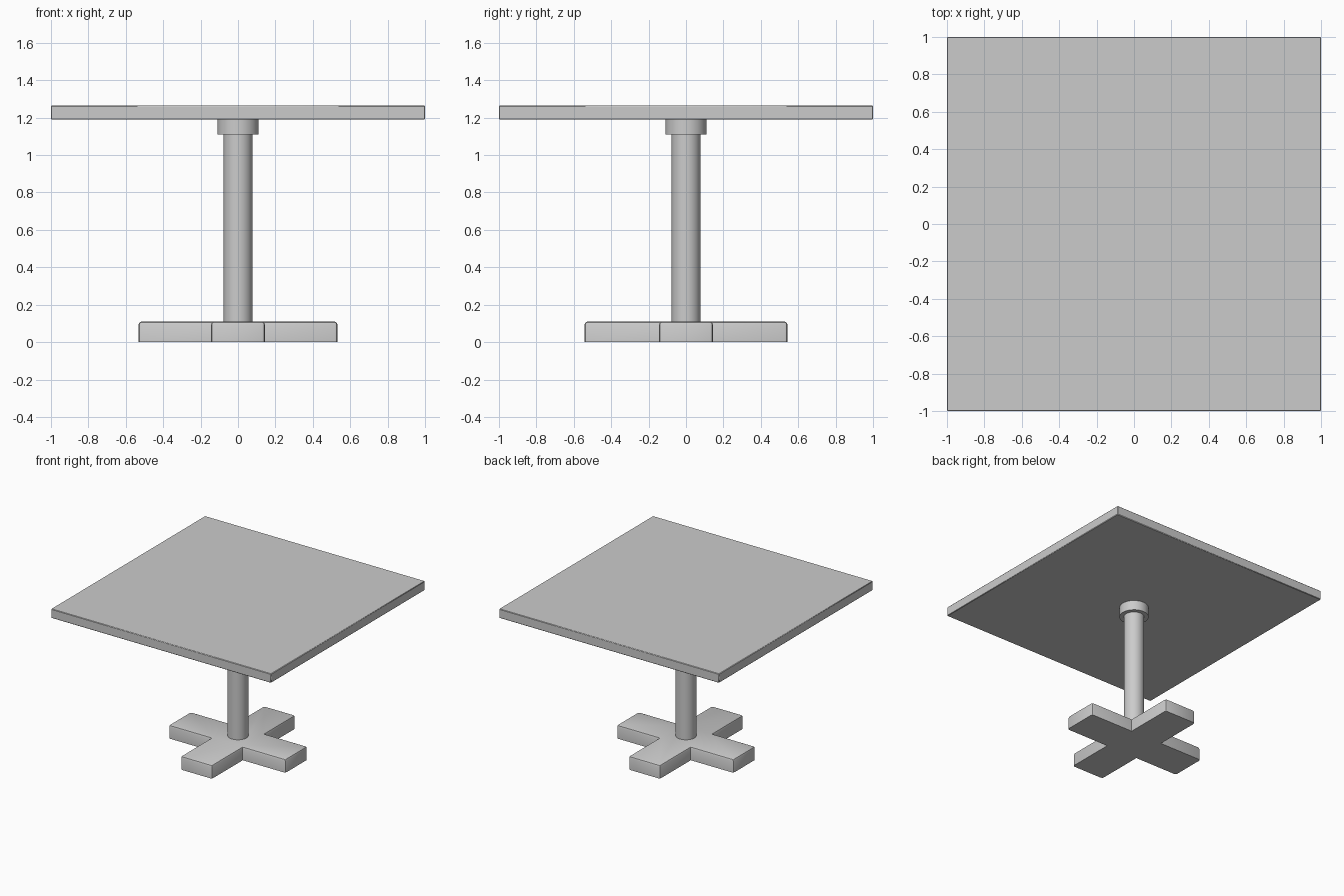
import bpy, bmesh, math

cube = bpy.data.objects.get("Cube")
if cube:
    bpy.data.objects.remove(cube, do_unlink=True)

# Single grey finish
grey = bpy.data.materials.new("light grey")
grey.use_nodes = True
colour = (0.6, 0.6, 0.6, 1)
grey.diffuse_color = colour
grey.node_tree.nodes["Principled BSDF"].inputs["Base Color"].default_value = colour


def finish(name, bm):
    bmesh.ops.recalc_face_normals(bm, faces=bm.faces)
    mesh = bpy.data.meshes.new(name)
    bm.to_mesh(mesh)
    bm.free()
    obj = bpy.data.objects.new(name, mesh)
    bpy.context.collection.objects.link(obj)
    mesh.materials.append(grey)
    bpy.ops.object.select_all(action='DESELECT')
    obj.select_set(True)
    bpy.context.view_layer.objects.active = obj
    bpy.ops.object.shade_smooth_by_angle(angle=math.radians(40))
    return obj


def prism(points, z0, z1):
    bm = bmesh.new()
    face = bm.faces.new([bm.verts.new((x, y, z0)) for x, y in points])
    up = bmesh.ops.extrude_face_region(bm, geom=[face])["geom"]
    for v in up:
        if isinstance(v, bmesh.types.BMVert):
            v.co.z = z1
    return bm


def bevel(bm, edges, width, segments=1):
    bmesh.ops.bevel(bm, geom=edges, offset=width, segments=segments,
                    profile=0.5, affect='EDGES')


def cylinder(name, radius, z0, z1, edge=0):
    ring = [(radius * math.cos(a), radius * math.sin(a))
            for a in (math.tau * i / 32 for i in range(32))]
    bm = prism(ring, z0, z1)
    if edge:
        bevel(bm, [e for e in bm.edges if all(v.co.z == z0 for v in e.verts)], edge)
    return finish(name, bm)


# Square top with slightly eased edges
bm = prism([(-1, -1), (1, -1), (1, 1), (-1, 1)], 1.19, 1.265)
bevel(bm, bm.edges[:], 0.004)
finish("table_top", bm)

# Round post and the collar under the top
cylinder("post", 0.077, 0.1, 1.15)
cylinder("collar", 0.11, 1.11, 1.19, edge=0.008)

# Cross-shaped foot, bevelled along the top and at the arm ends
w, lx, ly, height = 0.144, 0.532, 0.543, 0.11
cross = [(lx, -w), (lx, w), (w, w), (w, ly), (-w, ly), (-w, w),
         (-lx, w), (-lx, -w), (-w, -w), (-w, -ly), (w, -ly), (w, -w)]
bm = prism(cross, 0, height)


def eased(edge):
    a, b = (v.co for v in edge.verts)
    on_top = min(a.z, b.z) > height - 0.001
    arm_end = abs(a.z - b.z) > 0.01 and max(abs(a.x), abs(a.y)) > 0.3
    return on_top or arm_end


bevel(bm, [e for e in bm.edges if eased(e)], 0.017, 2)
finish("cross_foot", bm)
